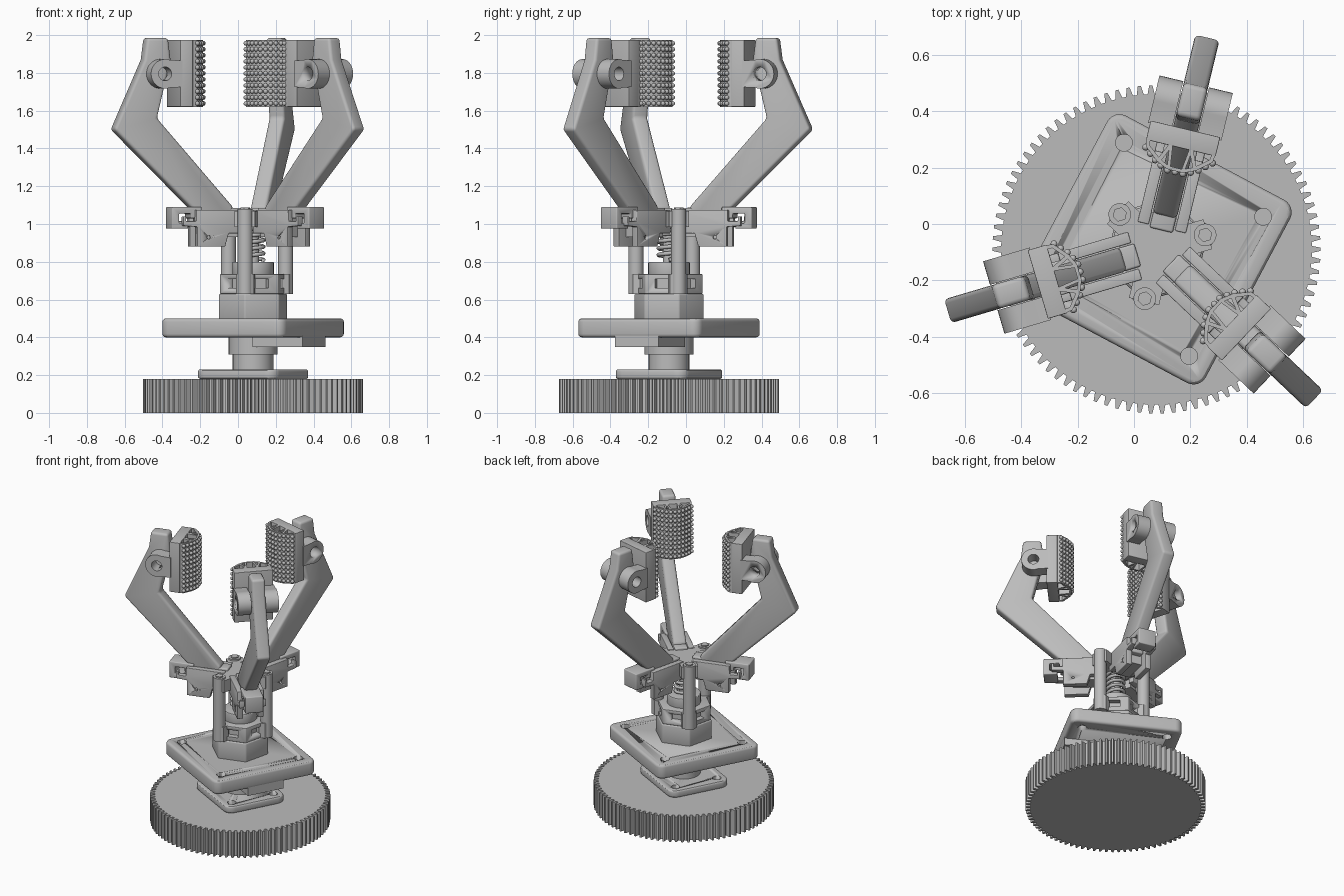
import bpy, bmesh, math
from math import sin, cos, radians, pi
from mathutils import Matrix, Vector

if "Cube" in bpy.data.objects:
    bpy.data.objects.remove(bpy.data.objects["Cube"])

grey = bpy.data.materials.new("mid grey")
grey.use_nodes = True
COLOR = (0.5, 0.5, 0.5, 1)
grey.diffuse_color = COLOR
grey.node_tree.nodes["Principled BSDF"].inputs["Base Color"].default_value = COLOR

AXIS = Vector((0.08, -0.09, 0))
FINGERS = [radians(a) for a in (76.5, 196.5, 316.5)]
PLATE_TURN = radians(-28)


def finish(name, bm, turn=0, bevel=0):
    """Turn a bmesh into an object standing on the gripper axis."""
    bmesh.ops.recalc_face_normals(bm, faces=bm.faces)
    mesh = bpy.data.meshes.new(name)
    bm.to_mesh(mesh)
    bm.free()
    mesh.materials.append(grey)
    ob = bpy.data.objects.new(name, mesh)
    bpy.context.collection.objects.link(ob)
    ob.matrix_world = Matrix.Translation(AXIS) @ Matrix.Rotation(turn, 4, 'Z')
    bpy.ops.object.select_all(action='DESELECT')
    ob.select_set(True)
    bpy.context.view_layer.objects.active = ob
    if bevel:
        mod = ob.modifiers.new("soft edges", 'BEVEL')
        mod.width, mod.segments, mod.angle_limit = bevel, 3, radians(40)
        bpy.ops.object.modifier_apply(modifier=mod.name)
    bpy.ops.object.shade_smooth_by_angle(angle=radians(30))
    return ob


def prism(name, pts, lo, hi, side=False, turn=0, bevel=0):
    """Extrude an outline: upwards, or across the radial plane when side is set."""
    bm = bmesh.new()
    put = (lambda p, h: (p[0], h, p[1])) if side else (lambda p, h: (p[0], p[1], h))
    rings = [[bm.verts.new(put(p, h)) for p in pts] for h in (lo, hi)]
    for ring in rings:
        bm.faces.new(ring)
    for i in range(len(pts)):
        j = (i + 1) % len(pts)
        bm.faces.new((rings[0][i], rings[0][j], rings[1][j], rings[1][i]))
    return finish(name, bm, turn, bevel)


def circle(r, n=32, x=0, y=0, start=0):
    return [(x + r * cos(start + 2 * pi * i / n), y + r * sin(start + 2 * pi * i / n)) for i in range(n)]


def rect(x0, x1, y0, y1):
    return [(x0, y0), (x1, y0), (x1, y1), (x0, y1)]


def round_rect(hx, hy, r, n=6):
    pts = []
    for k, (sx, sy) in enumerate(((1, 1), (-1, 1), (-1, -1), (1, -1))):
        for i in range(n + 1):
            a = pi / 2 * (k + i / n)
            pts.append((sx * (hx - r) + r * cos(a), sy * (hy - r) + r * sin(a)))
    return pts


def cut(ob, cutter):
    """Subtract a temporary cutter from a part."""
    bpy.context.view_layer.objects.active = ob
    mod = ob.modifiers.new("hole", 'BOOLEAN')
    mod.object, mod.solver = cutter, 'EXACT'
    bpy.ops.object.modifier_apply(modifier=mod.name)
    bpy.data.objects.remove(cutter)


# spur gear
TEETH = 90
gear = []
for i in range(TEETH):
    for off, r in ((-0.32, 0.552), (-0.14, 0.583), (0.14, 0.583), (0.32, 0.552)):
        a = 2 * pi * (i + off) / TEETH
        gear.append((r * cos(a), r * sin(a)))
prism("spur_gear", gear, 0, 0.18)

# lower flange, neck and mounting plate
flange = prism("lower_flange", round_rect(0.24, 0.215, 0.06), 0.18, 0.23, turn=PLATE_TURN, bevel=0.012)
plate = prism("mounting_plate", round_rect(0.368, 0.368, 0.05), 0.4, 0.5, turn=PLATE_TURN, bevel=0.018)
for sx in (-1, 1):
    for sy in (-1, 1):
        cut(plate, prism("cutter", circle(0.03, 24, sx * 0.28, sy * 0.28), 0.3, 0.6, turn=PLATE_TURN))
        cut(flange, prism("cutter", circle(0.028, 24, sx * 0.175, sy * 0.15), 0.185, 0.3, turn=PLATE_TURN))
prism("neck", circle(0.108), 0.2, 0.33)
prism("neck_collar", circle(0.13), 0.31, 0.41)
prism("underside_block", rect(0.065, 0.365, -0.13, 0.13), 0.35, 0.41, turn=PLATE_TURN)

# hexagonal hub and windowed ring
hex_turn = FINGERS[0] - pi / 3
prism("hex_hub", circle(0.19, 6), 0.49, 0.63, turn=hex_turn, bevel=0.008)
ring = prism("windowed_ring", circle(0.183, 6), 0.63, 0.735, turn=hex_turn, bevel=0.004)
for k in range(6):
    cut(ring, prism("cutter", rect(0.12, 0.25, -0.037, 0.037), 0.66, 0.71, turn=hex_turn + pi / 6 + k * pi / 3))
prism("bearing_cap", circle(0.11), 0.73, 0.8, bevel=0.006)
prism("push_rod", circle(0.032, 24), 0.79, 1.02)

# return spring
curve = bpy.data.curves.new("spring", 'CURVE')
curve.dimensions, curve.bevel_depth, curve.bevel_resolution = '3D', 0.011, 2
line = curve.splines.new('POLY')
STEPS = 120
line.points.add(STEPS)
for i, p in enumerate(line.points):
    a = 2 * pi * 6 * i / STEPS
    p.co = (0.055 * cos(a), 0.055 * sin(a), 0.81 + 0.21 * i / STEPS, 1)
spring = bpy.data.objects.new("spring", curve)
spring.location = AXIS
curve.materials.append(grey)
bpy.context.collection.objects.link(spring)

# top hub of the spider
prism("spider_hub", circle(0.15, 6), 1.0, 1.07, turn=hex_turn)

finger_side = [(0.12, 1.09), (0.54, 1.56), (0.465, 1.87), (0.48, 1.985), (0.597, 1.985),
               (0.612, 1.87), (0.778, 1.5), (0.34, 1.075), (0.3, 1.02), (0.14, 1.02)]
hook_side = [(0.3, 1.09), (0.465, 1.09), (0.465, 0.975), (0.375, 0.975), (0.375, 1.005),
             (0.425, 1.005), (0.425, 1.055), (0.36, 1.055), (0.36, 1.03), (0.3, 1.03)]
cheek_side = [(0.08, 0.95), (0.16, 0.95), (0.18, 0.88), (0.335, 0.88), (0.335, 0.985),
              (0.41, 0.99), (0.41, 1.04), (0.395, 1.04), (0.395, 1.015), (0.34, 1.015),
              (0.34, 1.075), (0.08, 1.075)]
pad_arc = [(0.372, 0.125), (0.347, 0.122), (0.305, 0.072), (0.286, 0.03)]
pad_arc += [(r, -t) for r, t in reversed(pad_arc)]
pad_inner = [(0.372, 0.112), (0.353, 0.109), (0.315, 0.062), (0.298, 0.026)]
pad_inner += [(r, -t) for r, t in reversed(pad_inner)]
PAD_LO, PAD_HI = 1.62, 1.975
PIVOT = (0.525, 1.795)


def along(path, d):
    """Point and outward normal at a distance along a path."""
    for p, q in zip(path, path[1:]):
        p, q = Vector(p), Vector(q)
        span = (q - p).length
        if d <= span + 1e-6:
            step = (q - p) / span
            return p + step * d, Vector((step.y, -step.x))
        d -= span


def studs(turn, rows=11, cols=11):
    """Grid of round grip studs over the pad face."""
    bm = bmesh.new()
    face = pad_arc[1:-1]
    total = sum((Vector(q) - Vector(p)).length for p, q in zip(face, face[1:]))
    for c in range(cols):
        p, _ = along(face, total * c / (cols - 1))
        for k in range(rows):
            z = PAD_LO + 0.018 + (PAD_HI - PAD_LO - 0.036) * k / (rows - 1)
            bmesh.ops.create_icosphere(bm, subdivisions=2, radius=0.0125,
                                       matrix=Matrix.Translation((p.x - 0.003, p.y, z)))
    finish("grip_studs", bm, turn)


for turn in FINGERS:
    # bent finger, its foot and hooked link
    prism("finger", finger_side, -0.044, 0.044, True, turn, 0.016)
    prism("finger_foot", rect(0.07, 0.32, 0.99, 1.085), -0.042, 0.042, True, turn, 0.008)
    prism("finger_hook", hook_side, -0.06, 0.06, True, turn, 0.006)

    # spider arm cheeks with pivot pin
    for s in (-1, 1):
        cheek = prism("spider_cheek", cheek_side, s * 0.048, s * 0.088, True, turn, 0.004)
        cut(cheek, prism("cutter", circle(0.01, 16, 0.27, 0.93), s * 0.075, s * 0.1, True, turn))
    prism("spider_web", rect(0.1, 0.28, 0.93, 1.0), -0.05, 0.05, True, turn)

    # pad block and pivot lugs
    prism("pad_block", rect(0.37, 0.44, -0.127, 0.127), PAD_LO, PAD_HI, turn=turn, bevel=0.003)
    arc = [(PIVOT[0] + 0.078 * cos(a), PIVOT[1] + 0.078 * sin(a))
           for a in (radians(-110 + 220 * i / 20) for i in range(21))]
    for s in (-1, 1):
        lug = prism("pad_lug", [(0.43, 1.725)] + arc + [(0.43, 1.865)], s * 0.047, s * 0.134, True, turn)
        cut(lug, prism("cutter", circle(0.036, 24, *PIVOT), s * 0.03, s * 0.2, True, turn))

    # hollow grip pad with ribs and studs
    prism("pad_shell", pad_arc + pad_inner[::-1], PAD_LO, PAD_HI, turn=turn)
    for s in (-1, 1):
        prism("pad_rib", [(0.372, s * 0.03), (0.372, s * 0.045), (0.31, s * 0.073), (0.305, s * 0.06)],
              PAD_LO, PAD_HI, turn=turn)
        prism("pad_cross_rib", [(0.372, s * 0.03), (0.372, s * 0.042), (0.295, s * 0.032), (0.295, s * 0.02)],
              PAD_LO, PAD_HI, turn=turn)
    studs(turn)

    # standoff column, its bridge to the hub and top screw
    post = turn + pi / 3
    prism("column", circle(0.04, 32, 0.18), 0.63, 1.08, turn=post)
    prism("column_foot", circle(0.052, 8, 0.165, 0, pi / 8), 0.63, 0.735, turn=post)
    prism("column_bridge", rect(0.05, 0.19, -0.055, 0.055), 0.985, 1.07, turn=post)
    prism("column_screw", circle(0.026, 6, 0.18), 1.075, 1.088, turn=post)
